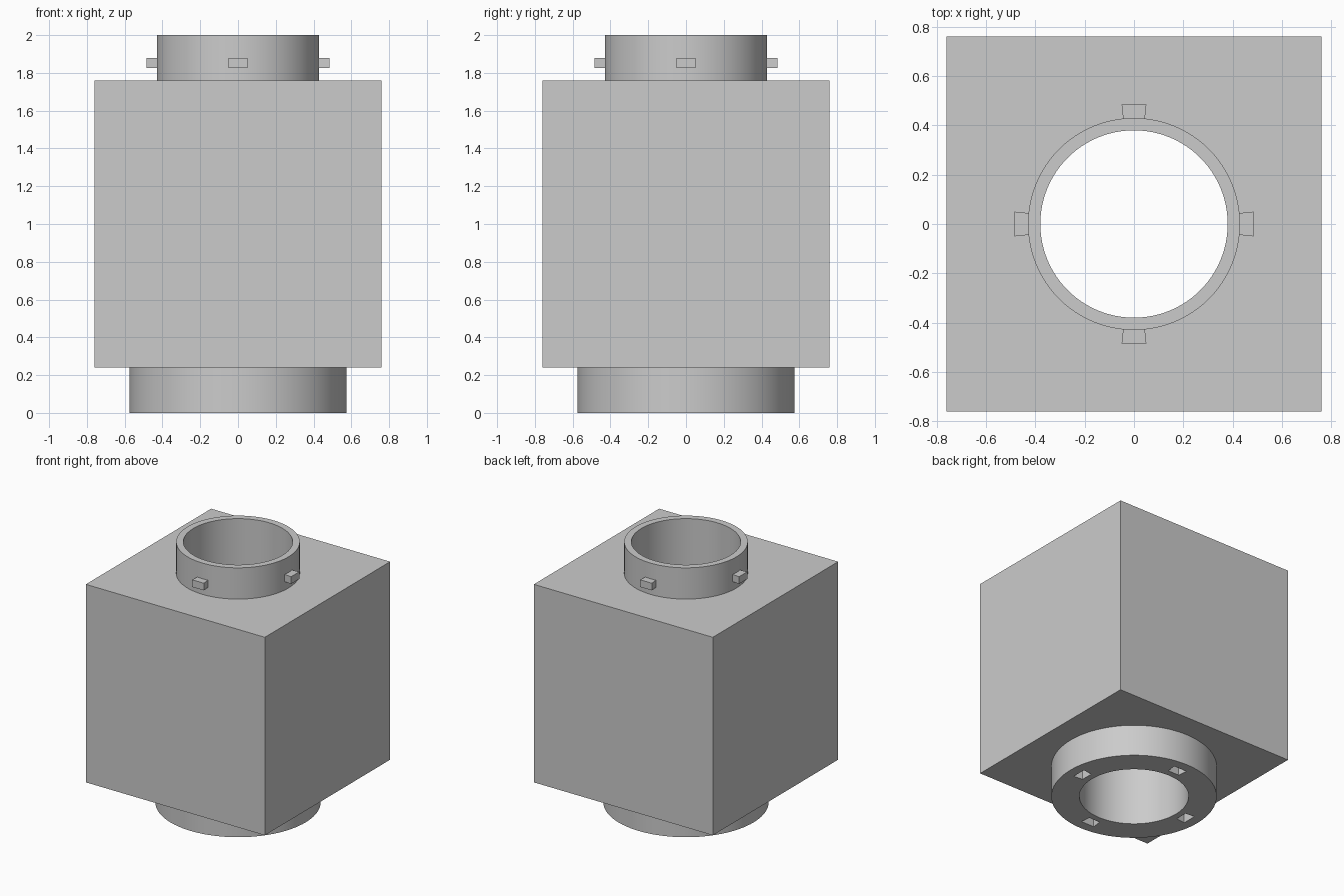
import bpy
import bmesh
from math import pi, sin, cos
from mathutils import Matrix

if "Cube" in bpy.data.objects:
    bpy.data.objects.remove(bpy.data.objects["Cube"], do_unlink=True)

grey = bpy.data.materials.new("plain grey")
grey.use_nodes = True
COLOR = (0.6, 0.6, 0.6, 1)
grey.diffuse_color = COLOR
grey.node_tree.nodes["Principled BSDF"].inputs["Base Color"].default_value = COLOR

HALF = 0.76          # half width of the housing
LOW, HIGH = 0.24, 1.76


def to_object(name, bm):
    bmesh.ops.recalc_face_normals(bm, faces=bm.faces)
    mesh = bpy.data.meshes.new(name)
    bm.to_mesh(mesh)
    bm.free()
    mesh.materials.append(grey)
    ob = bpy.data.objects.new(name, mesh)
    bpy.context.collection.objects.link(ob)
    return ob


def cylinder(name, radius, z0, z1):
    bm = bmesh.new()
    bmesh.ops.create_cone(bm, cap_ends=True, segments=96, radius1=radius, radius2=radius,
                          depth=z1 - z0, matrix=Matrix.Translation((0, 0, (z0 + z1) / 2)))
    return to_object(name, bm)


def wedge(name, turn, r0, r1, spread, z0, z1):
    """Four-sided block with radial flanks, flat outside."""
    bm = bmesh.new()
    plan = [(r0, -spread), (r1, -spread), (r1, spread), (r0, spread)]
    base = [bm.verts.new((r * cos(turn + a), r * sin(turn + a), z0)) for r, a in plan]
    face = bm.faces.new(base)
    top = bmesh.ops.extrude_face_region(bm, geom=[face])["geom"]
    bmesh.ops.translate(bm, vec=(0, 0, z1 - z0),
                        verts=[g for g in top if isinstance(g, bmesh.types.BMVert)])
    return to_object(name, bm)


def combine(target, tool, operation):
    mod = target.modifiers.new(operation.lower(), 'BOOLEAN')
    mod.operation = operation
    mod.solver = 'EXACT'
    mod.object = tool
    bpy.context.view_layer.objects.active = target
    bpy.ops.object.modifier_apply(modifier=mod.name)
    bpy.data.objects.remove(tool, do_unlink=True)


# Square housing with the upper neck and the lower collar joined on
bm = bmesh.new()
bmesh.ops.create_cube(bm, size=2 * HALF,
                      matrix=Matrix.Translation((0, 0, (LOW + HIGH) / 2)))
housing = to_object("coupling_housing", bm)
combine(housing, cylinder("neck", 0.43, HIGH - 0.2, 2), 'UNION')
combine(housing, cylinder("collar", 0.575, 0, LOW + 0.2), 'UNION')

# Straight bore all the way through
combine(housing, cylinder("bore_cutter", 0.38, -0.1, 2.1), 'DIFFERENCE')

# Locking slots under the collar, locking lugs around the neck
for i, side in enumerate(("left", "back", "right", "front")):
    turn = i * pi / 2
    combine(housing, wedge("slot_cutter", turn, 0.43, 0.505, 0.11, -0.1, 0.18), 'DIFFERENCE')
    wedge(side + "_locking_lug", turn, 0.415, 0.488, 0.103, 1.825, 1.88)

# Smooth round walls, crisp edges
bpy.ops.object.select_all(action='DESELECT')
housing.select_set(True)
bpy.context.view_layer.objects.active = housing
bpy.ops.object.shade_smooth_by_angle(angle=pi / 6)
